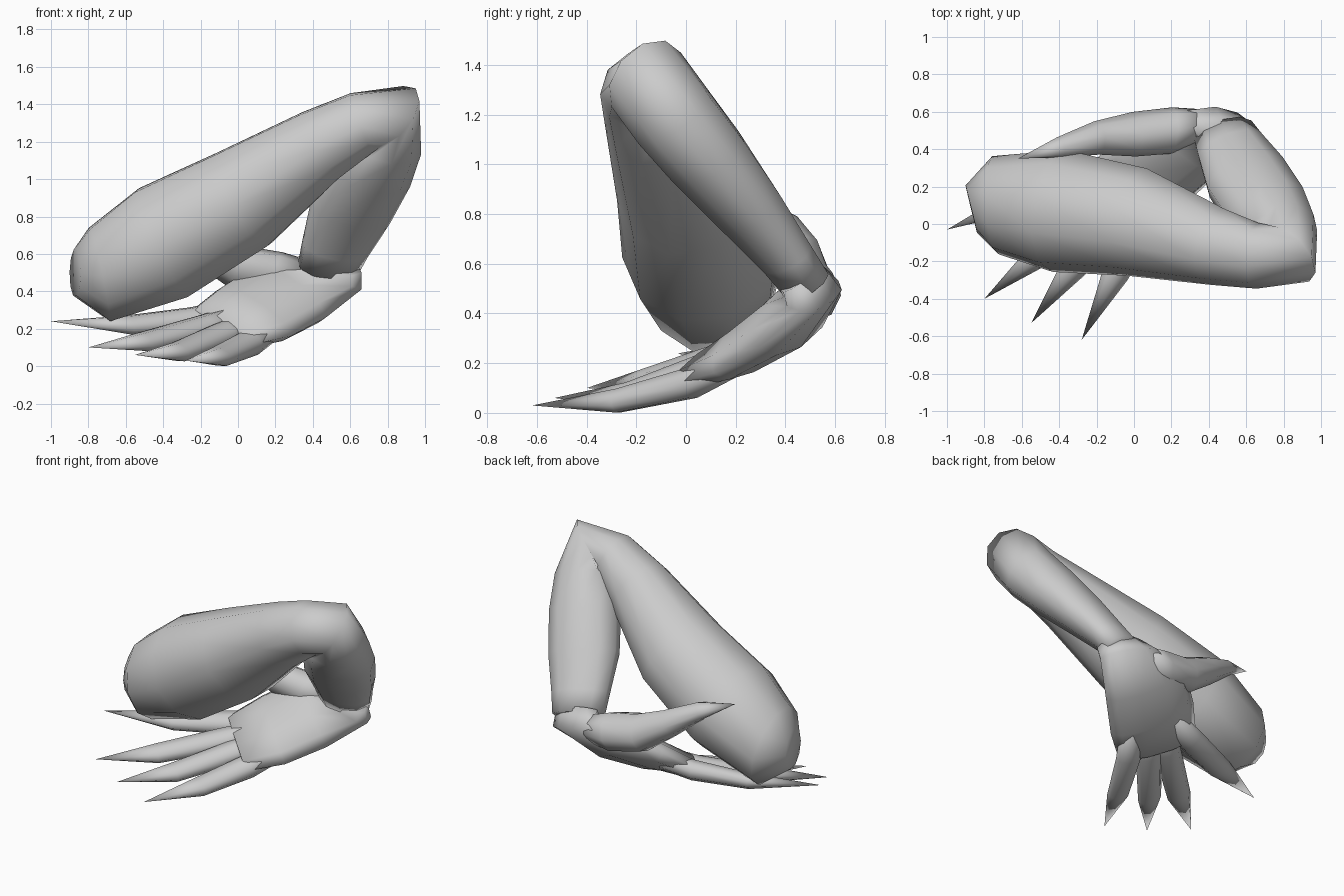
import bpy, bmesh, math
from mathutils import Vector

if "Cube" in bpy.data.objects:
    bpy.data.objects.remove(bpy.data.objects["Cube"])

skin = bpy.data.materials.new("plain_grey")
skin.diffuse_color = (0.6, 0.6, 0.6, 1)
skin.use_nodes = True
skin.node_tree.nodes["Principled BSDF"].inputs["Base Color"].default_value = skin.diffuse_color


def loft(name, rings, sides, tip=None):
    """Skin elliptical rings: (centre, width vector, half thickness)."""
    bm = bmesh.new()
    centres = [Vector(r[0]) for r in rings]
    path = centres + ([Vector(tip)] if tip else [])
    loops = []
    for i, (c, w, thick) in enumerate(rings):
        w = Vector(w)
        a, b = path[max(i - 1, 0)], path[min(i + 1, len(path) - 1)]
        # averaged direction of the neighbouring segments
        t = Vector()
        for p, q in ((a, path[i]), (path[i], b)):
            if (q - p).length > 0:
                t += (q - p).normalized()
        side = t.cross(w).normalized() * thick
        loops.append([bm.verts.new(centres[i]
                      + w * math.cos(2 * math.pi * k / sides)
                      + side * math.sin(2 * math.pi * k / sides))
                      for k in range(sides)])
    for l0, l1 in zip(loops, loops[1:]):
        for k in range(sides):
            n = (k + 1) % sides
            bm.faces.new((l0[k], l0[n], l1[n], l1[k]))
    bm.faces.new(loops[0][::-1])
    if tip:
        v = bm.verts.new(tip)
        for k in range(sides):
            bm.faces.new((loops[-1][k], loops[-1][(k + 1) % sides], v))
    else:
        bm.faces.new(loops[-1])
    bmesh.ops.recalc_face_normals(bm, faces=bm.faces)
    for f in bm.faces:
        f.smooth = True
    me = bpy.data.meshes.new(name)
    bm.to_mesh(me)
    bm.free()
    me.materials.append(skin)
    ob = bpy.data.objects.new(name, me)
    bpy.context.collection.objects.link(ob)
    return ob


# Bent arm: shoulder stump, upper arm, elbow, forearm, wrist
N = Vector((-0.18, 0.77, 0.61)).normalized()   # normal of the bend plane
arm = [  # centre, half size across the bend plane, half size within it
    ((-0.87, 0.08, 0.50), 0.13, 0.13),
    ((-0.74, 0.10, 0.49), 0.26, 0.27),
    ((-0.40, 0.07, 0.66), 0.33, 0.33),
    ((0.02, 0.01, 0.89), 0.29, 0.30),
    ((0.44, -0.12, 1.18), 0.21, 0.21),
    ((0.66, -0.17, 1.30), 0.18, 0.17),
    ((0.83, -0.16, 1.34), 0.18, 0.19),
    ((0.79, -0.05, 1.19), 0.18, 0.20),
    ((0.71, 0.08, 1.03), 0.17, 0.23),
    ((0.60, 0.25, 0.82), 0.14, 0.23),
    ((0.52, 0.40, 0.63), 0.11, 0.19),
    ((0.48, 0.48, 0.52), 0.10, 0.17),
]
loft("arm", [(c, N * n, b) for c, n, b in arm], 10)

# Palm, widening from the wrist to the knuckles
loft("palm", [
    ((0.50, 0.46, 0.55), (0.16, -0.03, -0.05), 0.09),
    ((0.47, 0.51, 0.48), (0.19, -0.05, -0.07), 0.11),
    ((0.27, 0.43, 0.39), (0.20, -0.14, -0.13), 0.12),
    ((0.08, 0.27, 0.28), (0.20, -0.16, -0.12), 0.10),
    ((-0.09, 0.12, 0.20), (0.18, -0.16, -0.08), 0.07),
], 10)

# Four pointed fingers: root inside the palm, knuckle, middle, tip
fingers = {
    "index_finger": ((0.02, 0.34, 0.31), (-0.24, 0.26, 0.25), (-0.58, 0.14, 0.22), (-1.00, -0.03, 0.24)),
    "middle_finger": ((0.06, 0.27, 0.29), (-0.17, 0.12, 0.21), (-0.50, -0.16, 0.13), (-0.80, -0.40, 0.10)),
    "ring_finger": ((0.10, 0.23, 0.25), (-0.07, 0.06, 0.17), (-0.32, -0.23, 0.075), (-0.55, -0.53, 0.06)),
    "little_finger": ((0.20, 0.20, 0.21), (0.06, 0.02, 0.12), (-0.10, -0.27, 0.05), (-0.28, -0.62, 0.03)),
}
across = Vector((0.72, -0.6, -0.3)).normalized()
for name, (root, knuckle, middle, tip) in fingers.items():
    d = (Vector(tip) - Vector(knuckle)).normalized()
    w = (across - d * across.dot(d)).normalized()
    loft(name, [(root, w * 0.06, 0.06), (knuckle, w * 0.085, 0.065),
                (middle, w * 0.075, 0.05)], 8, tip)

# Thumb, rising from the heel of the hand
T = Vector((0.25, 0.75, 0.6)).normalized()
loft("thumb", [
    ((0.34, 0.52, 0.48), T * 0.10, 0.09),
    ((0.20, 0.50, 0.49), T * 0.12, 0.13),
    ((0.00, 0.48, 0.53), T * 0.11, 0.13),
    ((-0.20, 0.46, 0.64), T * 0.09, 0.09),
    ((-0.40, 0.41, 0.76), T * 0.05, 0.06),
], 8, (-0.62, 0.35, 0.84))
